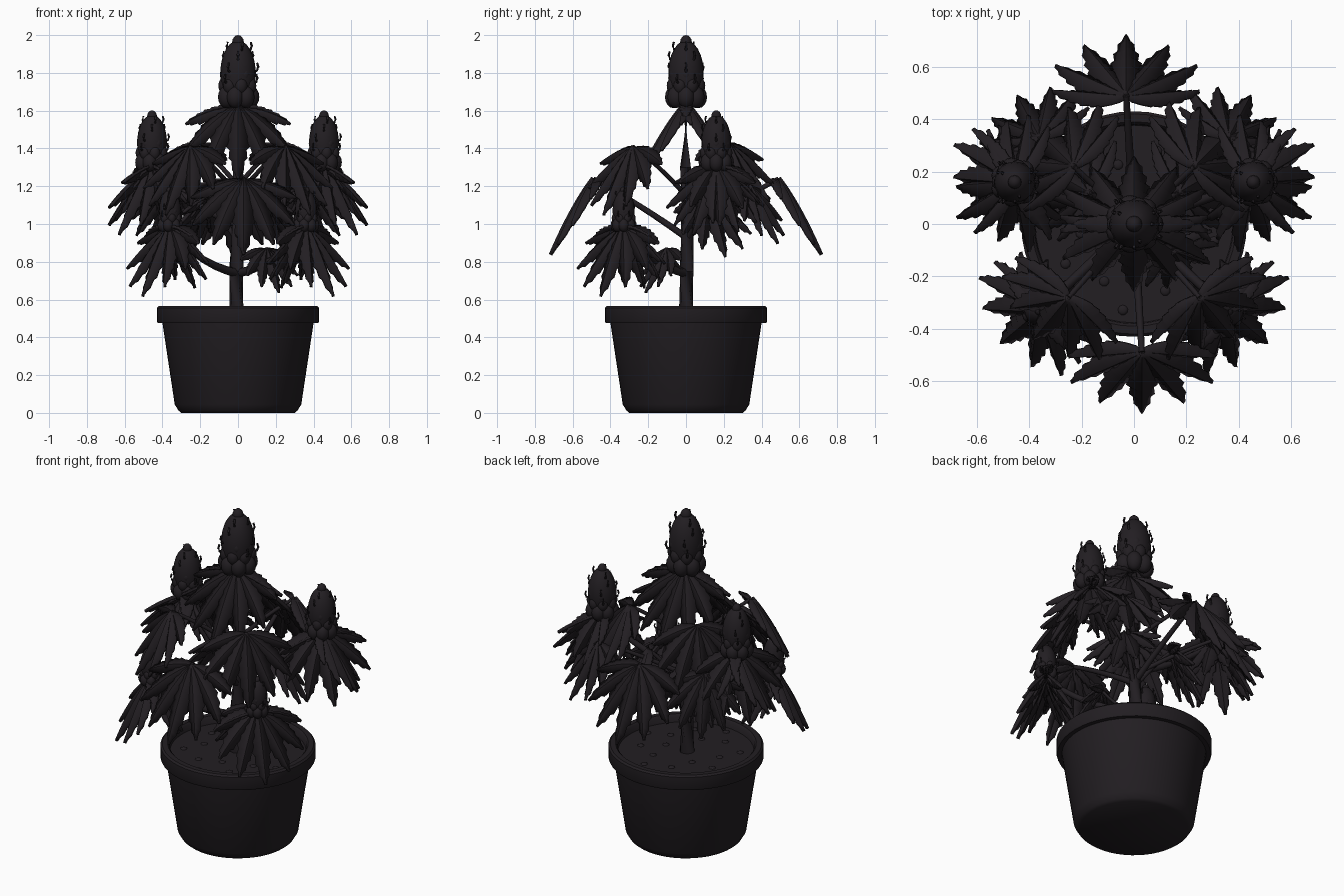
import bpy, bmesh, math
from mathutils import Vector, Matrix

if "Cube" in bpy.data.objects:
    bpy.data.objects.remove(bpy.data.objects["Cube"])

DARK = bpy.data.materials.new("dark")
DARK.diffuse_color = (0.016, 0.013, 0.016, 1)
DARK.use_nodes = True
DARK.node_tree.nodes["Principled BSDF"].inputs["Base Color"].default_value = DARK.diffuse_color


def finish(name, bm, angle=40):
    me = bpy.data.meshes.new(name)
    bm.to_mesh(me)
    bm.free()
    ob = bpy.data.objects.new(name, me)
    bpy.context.collection.objects.link(ob)
    me.materials.append(DARK)
    bpy.ops.object.select_all(action='DESELECT')
    ob.select_set(True)
    bpy.context.view_layer.objects.active = ob
    bpy.ops.object.shade_smooth_by_angle(angle=math.radians(angle))
    return ob


def lathe(name, profile, n=48):
    bm = bmesh.new()
    rings = []
    for r, z in profile:
        rings.append([bm.verts.new((r * math.cos(2 * math.pi * i / n),
                                    r * math.sin(2 * math.pi * i / n), z)) for i in range(n)])
    for a, b in zip(rings, rings[1:]):
        for i in range(n):
            j = (i + 1) % n
            bm.faces.new((a[i], a[j], b[j], b[i]))
    bm.faces.new(rings[0][::-1])
    bm.faces.new(rings[-1])
    return finish(name, bm)


def add_tube(bm, pts, radii, n=8):
    pts = [Vector(p) for p in pts]
    rings = []
    for k, p in enumerate(pts):
        t = (pts[min(k + 1, len(pts) - 1)] - pts[max(k - 1, 0)]).normalized()
        q = t.to_track_quat('Z', 'Y')
        rings.append([bm.verts.new(p + q @ Vector((radii[k] * math.cos(2 * math.pi * i / n),
                                                   radii[k] * math.sin(2 * math.pi * i / n), 0)))
                      for i in range(n)])
    for a, b in zip(rings, rings[1:]):
        for i in range(n):
            bm.faces.new((a[i], a[(i + 1) % n], b[(i + 1) % n], b[i]))
    bm.faces.new(rings[0][::-1])
    bm.faces.new(rings[-1])


def add_arc(bm, a, b, r0, r1, sag):
    # tapered branch from a to b, bowed vertically by sag
    a, b, n = Vector(a), Vector(b), 7
    ts = [i / (n - 1) for i in range(n)]
    add_tube(bm, [a.lerp(b, t) + Vector((0, 0, sag * 4 * t * (1 - t))) for t in ts],
             [r0 + (r1 - r0) * t for t in ts])


def add_blob(bm, c, size, seg=12):
    bmesh.ops.create_uvsphere(bm, u_segments=seg, v_segments=seg * 2 // 3, radius=1,
                              matrix=Matrix.Translation(c) @ Matrix.Diagonal((*size, 1)))


def fan_leaf(name, apex, direction, scale=1.0, pitch=53, droop=0.8):
    # seven toothed, roof-folded leaflets fanned from the apex, drooping
    bm = bmesh.new()
    a, p = math.radians(direction), math.radians(pitch)
    out, side = Vector((math.cos(a), math.sin(a), 0)), Vector((-math.sin(a), math.cos(a), 0))
    fwd = out * math.cos(p) - Vector((0, 0, math.sin(p)))
    up = fwd.cross(side)

    def place(f, s, h):
        r2 = f * f + s * s
        return Vector(apex) + (fwd * f + side * s + up * h
                               - Vector((0, 0, droop * r2))) * scale

    teeth = 7
    for ang, length in ((0, .37), (27, .35), (-27, .35), (54, .33), (-54, .33), (82, .28), (-82, .28)):
        ca, sa = math.cos(math.radians(ang)), math.sin(math.radians(ang))
        lift = -abs(ang) * 0.0002
        prev = None
        for i in range(2 * teeth + 1):
            t = i / (2 * teeth)
            w = length * 0.165 * math.sin(math.pi * t ** 0.85) ** 0.8 if 0 < t < 1 else 0.002
            fold = -0.38 * w
            if i % 2:
                w *= 0.8
            r = t * length
            edge = r + (0.012 if i % 2 == 0 and 0 < t < 1 else 0)
            row = []
            for d, x, h in ((-w, edge, fold), (0, r, 0.008), (w, edge, fold)):
                row.append(bm.verts.new(place(x * ca - d * sa, x * sa + d * ca, h + lift)))
            if prev:
                for k in (0, 1):
                    bm.faces.new((prev[k], row[k], row[k + 1], prev[k + 1]))
            prev = row
    bmesh.ops.recalc_face_normals(bm, faces=bm.faces)
    ob = finish(name, bm)
    m = ob.modifiers.new("thickness", 'SOLIDIFY')
    m.thickness, m.offset = 0.014, 0
    return ob


def flower_bud(name, base, s):
    # core, swollen bracts in rows, tip knob and curled hairs
    bm = bmesh.new()
    B = Vector(base)
    add_blob(bm, B + Vector((0, 0, .18 * s)), (.094 * s, .094 * s, .175 * s), 20)
    rows = ((.055, .068, .045, 7), (.115, .068, .036, 7), (.175, .064, .032, 6),
            (.235, .05, .03, 6), (.285, .033, .027, 5))
    for k, (z, ring, r, n) in enumerate(rows):
        for i in range(n):
            a = 2 * math.pi * (i + 0.5 * (k % 2)) / n
            d = Vector((math.cos(a), math.sin(a), 0))
            add_blob(bm, B + (d * ring + Vector((0, 0, z))) * s, (r * s, r * s, r * 1.3 * s))
            if k and i % 2 == 0:
                o = B + (d * (ring + r * .6) + Vector((0, 0, z + .01))) * s
                steps = ((0, 0), (.018, .012), (.024, .03), (.018, .052))
                add_tube(bm, [o + (d * x + Vector((0, 0, h))) * s for x, h in steps],
                         [.007 * s, .007 * s, .007 * s, .006 * s], 6)
    add_blob(bm, B + Vector((0, 0, .345 * s)), (.031 * s, .031 * s, .038 * s))
    finish(name, bm, 60)


# pot and soil
lathe("pot", [(.30, 0), (.315, .012), (.335, .045), (.40, .475), (.425, .475), (.43, .485),
              (.43, .555), (.42, .565), (.39, .565), (.38, .555), (.375, .50)])
bm = bmesh.new()
bmesh.ops.create_cone(bm, cap_ends=True, segments=48, radius1=.375, radius2=.378, depth=.03,
                      matrix=Matrix.Translation((0, 0, .505)))
for i in range(16):
    a, r = i * 2.4, .34 * math.sqrt((i + 3) / 19)
    add_blob(bm, Vector((r * math.cos(a), r * math.sin(a), .519)), (.02, .02, .009), 9)
finish("soil", bm)

# main stem
stems = bmesh.new()
add_tube(stems, [(-.008, 0, .5), (-.01, .003, .75), (.003, .008, 1.0), (0, -.003, 1.3), (0, 0, 1.66)],
         [.043, .038, .034, .029, .023], 12)

# crown bud with its pair of leaves
flower_bud("crown_bud", (0, 0, 1.617), 1.0)
for d in (-90, 90):
    fan_leaf("crown_leaf", (0, .01 * (1 if d > 0 else -1), 1.63), d, 1.0, 50)

# long-stalked front and back leaves
for sgn in (-1, 1):
    apex = (-.03 * sgn, .49 * sgn, 1.24)
    add_arc(stems, (0, 0, .93), apex, .018, .012, .01)
    fan_leaf("long_leaf", apex, 90 * sgn, 1.0)

# mirrored side branches, buds and leaves
for sx in (-1, 1):
    def mirror(angle):
        return angle if sx > 0 else 180 - angle
    back, front = (sx * .455, .16, 1.28), (sx * .36, -.33, .96)
    add_arc(stems, (0, 0, 1.0), back, .022, .015, -.03)
    add_arc(stems, (0, 0, .74), front, .024, .015, -.04)
    flower_bud("back_side_bud", back, .84)
    flower_bud("front_side_bud", front, .62)
    for base, angle, scale, pitch in ((back, -35, .92, 52), (back, 35, .88, 52), (back, 150, .8, 54),
                                      (front, -40, .9, 56), (front, 140, .8, 55)):
        fan_leaf("bud_leaf", (base[0], base[1], base[2] + .03), mirror(angle), scale, pitch)
    for apex, angle, scale, z in (((.25, -.28, 1.41), -50, .9, 1.15),
                                  ((.23, .22, 1.43), 45, .9, 1.2),
                                  ((.36, .33, 1.21), 62, .78, .98),
                                  ((.17, .12, 1.14), 30, .78, .9)):
        apex = (apex[0] * sx, apex[1], apex[2])
        add_arc(stems, (0, 0, z), apex, .014, .01, .015)
        fan_leaf("fan_leaf", apex, mirror(angle), scale)

# small low leaf
add_arc(stems, (0, 0, .74), (.15, -.1, .87), .012, .008, -.02)
fan_leaf("low_leaf", (.15, -.1, .87), -60, .58)
finish("stem_and_branches", stems, 50)
